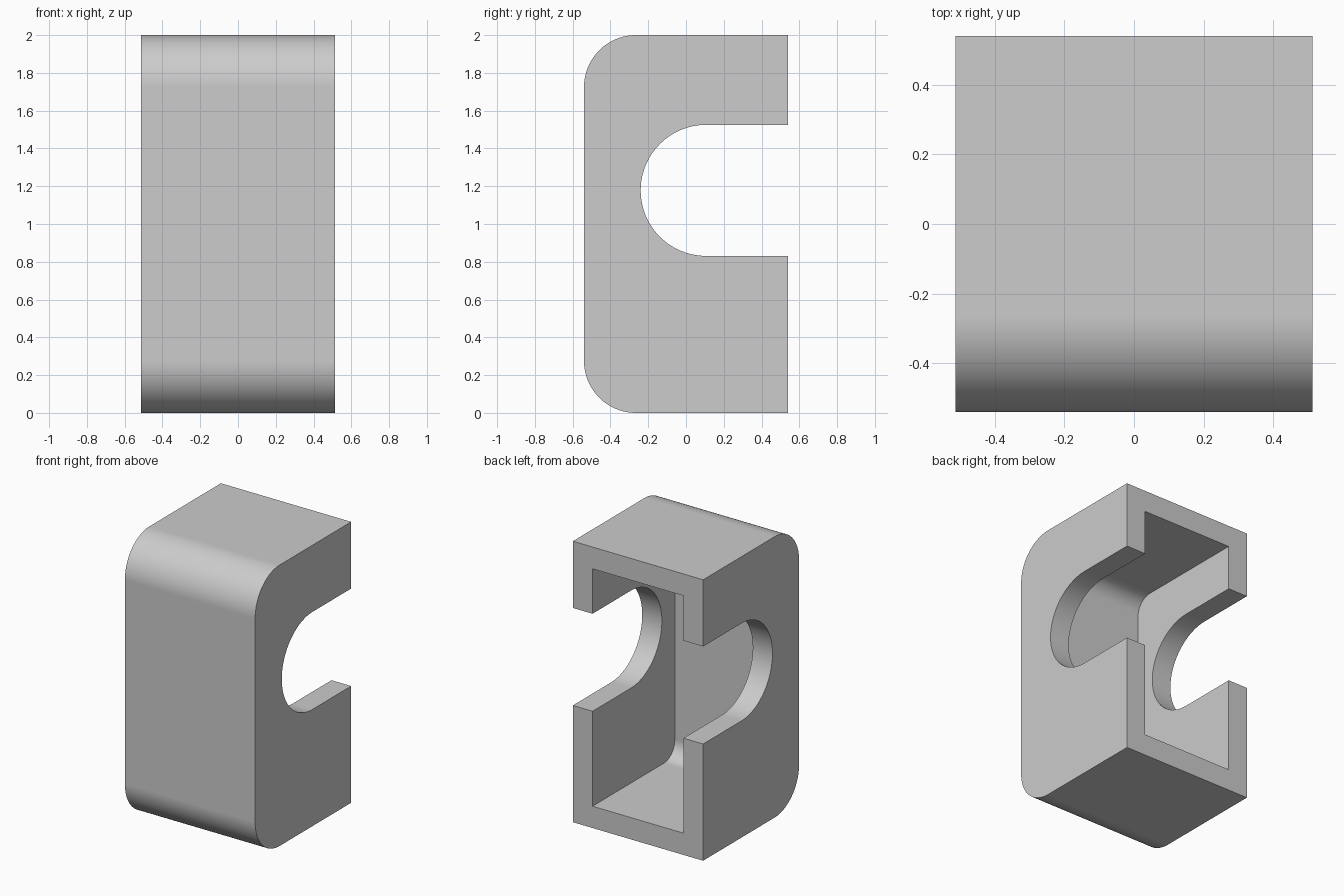
import bpy, bmesh
from math import cos, sin, pi

HALF_W, HALF_D, HEIGHT = 0.513, 0.54, 2.0
WALL = 0.155
OUTER_R = 0.275
SLOT_Y, SLOT_Z, SLOT_R = 0.107, 1.178, 0.347
OVER = 0.3  # how far cutters reach past the open back

cube = bpy.data.objects.get("Cube")
if cube:
    bpy.data.objects.remove(cube, do_unlink=True)

grey = bpy.data.materials.new("plain grey")
grey.use_nodes = True
colour = (0.604, 0.604, 0.604, 1)
grey.diffuse_color = colour
grey.node_tree.nodes["Principled BSDF"].inputs["Base Color"].default_value = colour


def arc(cy, cz, r, start, end, steps):
    angles = [start + (end - start) * i / steps for i in range(steps + 1)]
    return [(cy + r * cos(a), cz + r * sin(a)) for a in angles]


def rounded_front(front, back, bottom, top, r, steps=20):
    """Side profile with square back corners and rounded front corners."""
    return ([(back, bottom), (back, top)]
            + arc(front + r, top - r, r, pi / 2, pi, steps)
            + arc(front + r, bottom + r, r, pi, 1.5 * pi, steps))


def extrude_profile(name, profile, half_width):
    """Sweep a (y, z) profile along x, centred on x = 0."""
    bm = bmesh.new()
    face = bm.faces.new([bm.verts.new((-half_width, y, z)) for y, z in profile])
    swept = bmesh.ops.extrude_face_region(bm, geom=[face])["geom"]
    verts = [v for v in swept if isinstance(v, bmesh.types.BMVert)]
    bmesh.ops.translate(bm, verts=verts, vec=(2 * half_width, 0, 0))
    bmesh.ops.recalc_face_normals(bm, faces=bm.faces)
    mesh = bpy.data.meshes.new(name)
    bm.to_mesh(mesh)
    bm.free()
    mesh.materials.append(grey)
    obj = bpy.data.objects.new(name, mesh)
    bpy.context.collection.objects.link(obj)
    return obj


# Outer block, cavity open to the back, and round-ended slot through both sides
housing = extrude_profile(
    "housing", rounded_front(-HALF_D, HALF_D, 0, HEIGHT, OUTER_R), HALF_W)
cavity = extrude_profile(
    "cavity_cutter",
    rounded_front(WALL - HALF_D, HALF_D + OVER, WALL, HEIGHT - WALL, OUTER_R - WALL),
    HALF_W - WALL)
slot = extrude_profile(
    "slot_cutter",
    [(HALF_D + OVER, SLOT_Z - SLOT_R), (HALF_D + OVER, SLOT_Z + SLOT_R)]
    + arc(SLOT_Y, SLOT_Z, SLOT_R, pi / 2, 1.5 * pi, 48),
    HALF_W + OVER)

bpy.ops.object.select_all(action="DESELECT")
housing.select_set(True)
bpy.context.view_layer.objects.active = housing
for cutter in (cavity, slot):
    mod = housing.modifiers.new(cutter.name, "BOOLEAN")
    mod.operation, mod.solver, mod.object = "DIFFERENCE", "EXACT", cutter
    bpy.ops.object.modifier_apply(modifier=mod.name)
    bpy.data.objects.remove(cutter, do_unlink=True)

# Smooth rounds, crisp edges, flat panels
bpy.ops.object.shade_smooth_by_angle(angle=pi / 6)
normals = housing.modifiers.new("flat_panels", "WEIGHTED_NORMAL")
normals.keep_sharp = True
